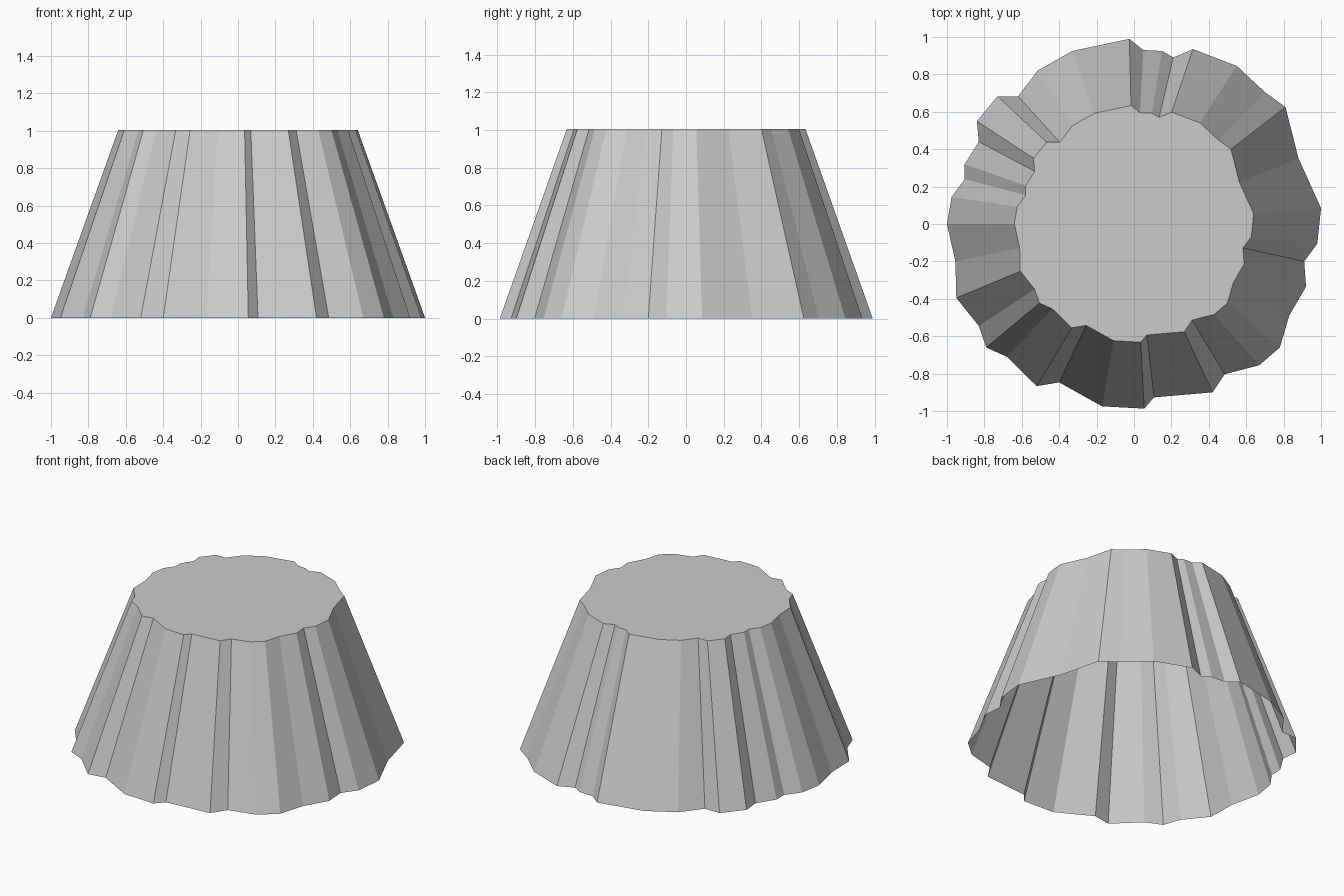
import bpy, bmesh

HEIGHT = 1.005
TAPER = 0.64

# irregular rocky outline of the base, counter-clockwise
OUTLINE = [
    (1.0, .085), (.88, .35), (.81, .625), (.70, .705), (.55, .845), (.315, .935),
    (.21, .89), (.15, .925), (.05, .93), (-.025, .99), (-.33, .925), (-.515, .82),
    (-.62, .683), (-.73, .683), (-.84, .55), (-.83, .44), (-.905, .32), (-.905, .24),
    (-.975, .145), (-1.0, 0), (-.955, -.2), (-.95, -.395), (-.83, -.545), (-.79, -.66),
    (-.68, -.71), (-.52, -.867), (-.40, -.847), (-.17, -.975), (.055, -.987),
    (.107, -.927), (.42, -.90), (.485, -.803), (.67, -.755), (.78, -.66),
    (.83, -.49), (.92, -.335), (.91, -.2), (.98, -.105)]

bm = bmesh.new()


def ring(scale, z):
    return [bm.verts.new((x * scale, y * scale, z)) for x, y in OUTLINE]


# tapering faceted wall, open underneath
base, rim = ring(1, 0), ring(TAPER, HEIGHT)
n = len(OUTLINE)
for i in range(n):
    j = (i + 1) % n
    bm.faces.new((base[i], base[j], rim[j], rim[i]))

# flat top
bm.faces.new(rim)

mesh = bpy.data.meshes.new("rock_plateau")
bm.to_mesh(mesh)
bm.free()
bpy.context.collection.objects.link(bpy.data.objects.new("rock_plateau", mesh))
